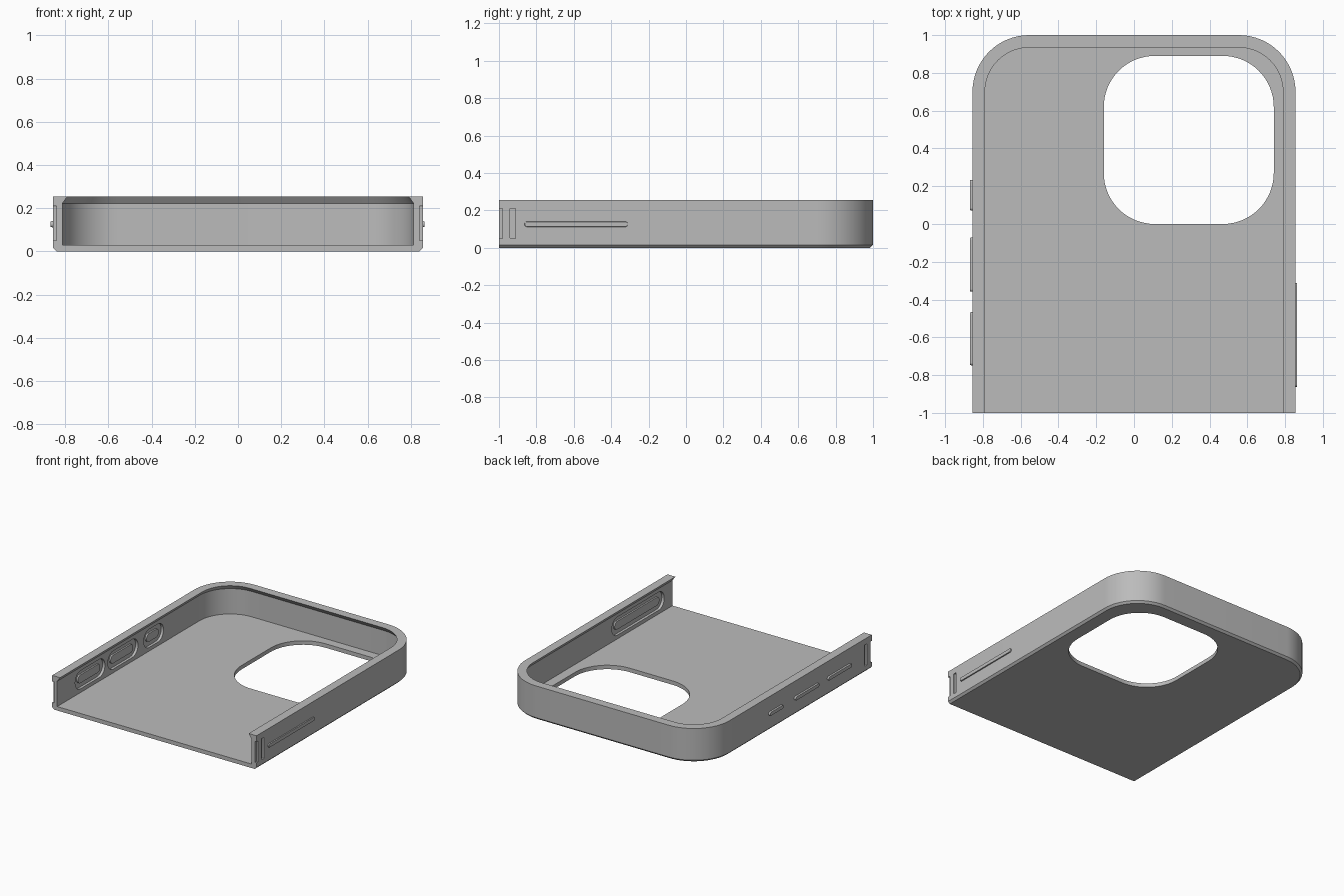
import bpy, bmesh, math
from mathutils import Vector

cube = bpy.data.objects.get("Cube")
if cube:
    bpy.data.objects.remove(cube, do_unlink=True)

W, H, R = 0.855, 0.255, 0.3      # half width, height, corner radius

grey = bpy.data.materials.new("grey_plastic")
grey.use_nodes = True
grey.diffuse_color = (0.5, 0.5, 0.5, 1)
grey.node_tree.nodes["Principled BSDF"].inputs["Base Color"].default_value = (0.5, 0.5, 0.5, 1)


def arc(cx, cy, r, start, steps=16):
    """Quarter circle, counter-clockwise from the start angle."""
    return [(cx + r * math.cos(start + math.pi / 2 * i / steps),
             cy + r * math.sin(start + math.pi / 2 * i / steps)) for i in range(steps + 1)]


def shell_outline(inset, front):
    """Square at the front, rounded at the back."""
    c, q = W - R, math.pi / 2
    return ([(-W + inset, front), (W - inset, front)]
            + arc(c, 1 - R, R - inset, 0) + arc(-c, 1 - R, R - inset, q))


def rounded_rect(cx, cy, hx, hy, r, steps=16):
    pts = []
    for k, (sx, sy) in enumerate([(1, 1), (-1, 1), (-1, -1), (1, -1)]):
        pts += arc(cx + sx * (hx - r), cy + sy * (hy - r), r, k * math.pi / 2, steps)
    return pts


def loft(name, rings):
    """Closed solid through rings of 3D points."""
    bm = bmesh.new()
    loops = [[bm.verts.new(p) for p in ring] for ring in rings]
    n = len(loops[0])
    for a, b in zip(loops, loops[1:]):
        for i in range(n):
            j = (i + 1) % n
            bm.faces.new((a[i], a[j], b[j], b[i]))
    bm.faces.new(loops[0][::-1])
    bm.faces.new(loops[-1])
    bmesh.ops.remove_doubles(bm, verts=bm.verts, dist=1e-5)
    bmesh.ops.recalc_face_normals(bm, faces=bm.faces)
    mesh = bpy.data.meshes.new(name)
    bm.to_mesh(mesh)
    bm.free()
    mesh.materials.append(grey)
    ob = bpy.data.objects.new(name, mesh)
    bpy.context.collection.objects.link(ob)
    return ob


def flat(outline, z):
    return [(x, y, z) for x, y in outline]


def side_slab(name, x0, x1, y0, y1, z0, z1, r, taper=0.0):
    """Rounded slab standing on a side wall, from x0 to x1."""
    def ring(x, t):
        pts = rounded_rect((y0 + y1) / 2, (z0 + z1) / 2, (y1 - y0) / 2 - t,
                           (z1 - z0) / 2 - t, r - t, 8)
        return [(x, y, z) for y, z in pts]
    return loft(name, [ring(x0, 0), ring(x1, taper)])


def cut(target, cutter):
    cutter.hide_render = True
    mod = target.modifiers.new("cut", 'BOOLEAN')
    mod.operation, mod.solver, mod.object = 'DIFFERENCE', 'EXACT', cutter
    bpy.context.view_layer.objects.active = target
    bpy.ops.object.modifier_apply(modifier=mod.name)
    bpy.data.objects.remove(cutter, do_unlink=True)


def smooth(ob):
    bpy.ops.object.select_all(action='DESELECT')
    ob.select_set(True)
    bpy.context.view_layer.objects.active = ob
    bpy.ops.object.shade_smooth_by_angle(angle=math.radians(25))


# Shell with chamfered bottom edge
shell = loft("case_shell", [flat(shell_outline(d, -1), z)
                            for d, z in [(0.015, 0), (0, 0.015), (0, H)]])

# Hollow interior with overhanging lip, open at the front
cut(shell, loft("cavity", [flat(shell_outline(d, -1.1), z)
                           for d, z in [(0.042, 0.03), (0.042, 0.222), (0.066, H), (0.066, 0.3)]]))

# Camera opening
hole = rounded_rect(0.29, 0.445, 0.45, 0.445, 0.27)
cut(shell, loft("camera_hole", [flat(hole, -0.1), flat(hole, 0.1)]))

# Grooves near the open end of each side wall
for s in (-1, 1):
    for y0, y1 in [(-0.94, -0.912), (-1.05, -0.982)]:
        cut(shell, side_slab("groove", s * (W - 0.014), s * (W + 0.05),
                             y0, y1, 0.05, 0.21, 0.002))

# Buttons: raised outside, with a pocket and a pad on the inside
buttons = [("power_button", 1, -0.865, -0.31, 0.008),
           ("action_button", -1, 0.07, 0.235, 0.013),
           ("volume_up_button", -1, -0.36, -0.07, 0.013),
           ("volume_down_button", -1, -0.75, -0.465, 0.013)]
for name, s, y0, y1, out in buttons:
    cut(shell, side_slab("pocket", s * (W - 0.022), s * (W - 0.06),
                         y0 - 0.035, y1 + 0.035, 0.058, 0.195, 0.066))
    smooth(side_slab(name, s * (W - 0.01), s * (W + out), y0, y1, 0.11, 0.142, 0.0155, 0.003))
    smooth(side_slab(name + "_inner_pad", s * (W - 0.015), s * (W - 0.034),
                     y0 + 0.01, y1 - 0.01, 0.095, 0.157, 0.03))
smooth(shell)
